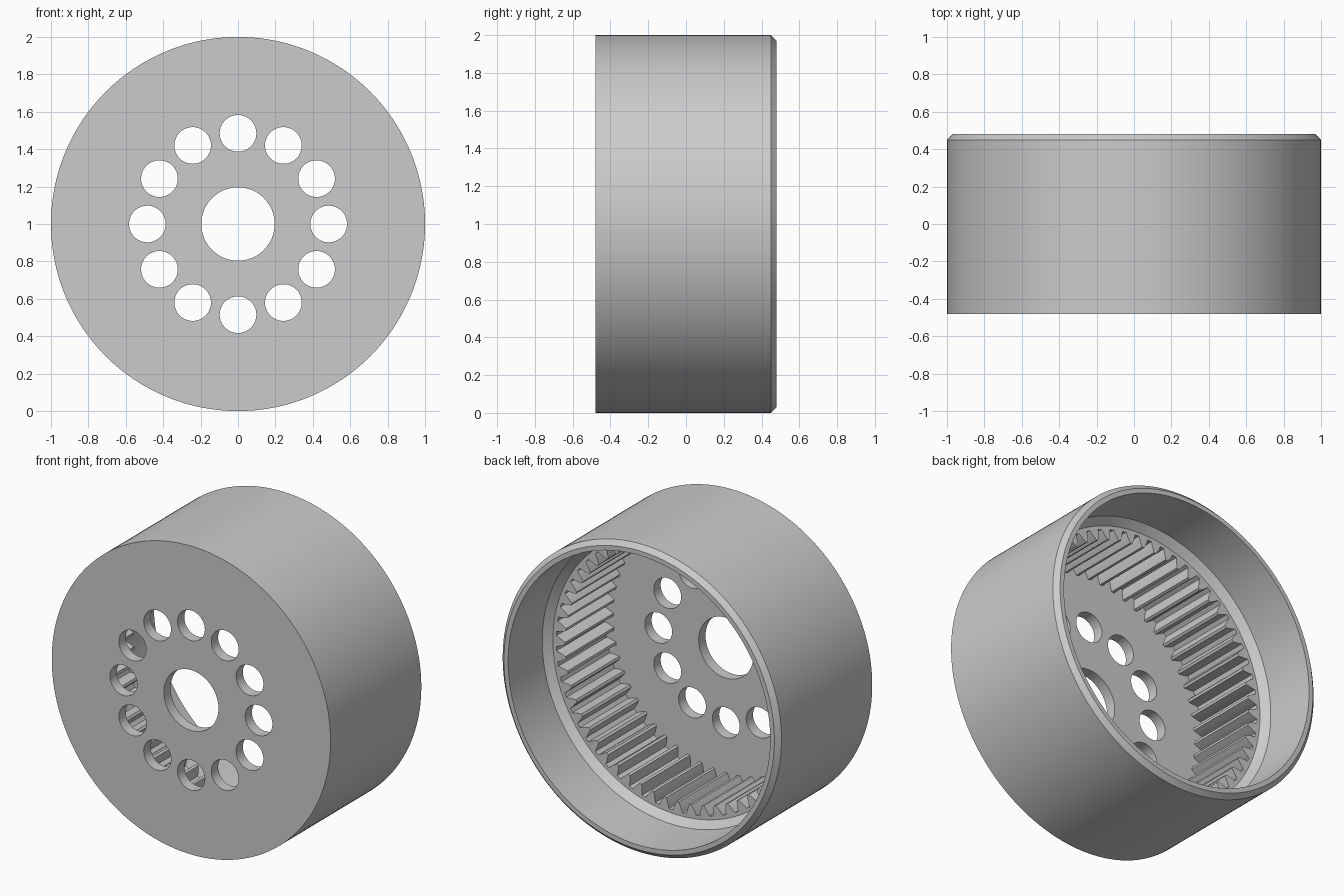
import bpy, bmesh
from math import sin, cos, pi, radians

cube = bpy.data.objects.get("Cube")
if cube:
    bpy.data.objects.remove(cube, do_unlink=True)

TEETH = 56
SEGMENTS = TEETH * 3
ROOT, TIP = 0.872, 0.808
FRONT, PLATE, SHOULDER, BACK = -0.48, -0.41, 0.085, 0.48

steel = bpy.data.materials.new("grey steel")
steel.use_nodes = True
steel.diffuse_color = (0.6, 0.6, 0.6, 1)
steel.node_tree.nodes["Principled BSDF"].inputs["Base Color"].default_value = (0.6, 0.6, 0.6, 1)


def polar(r, angle, y):
    """Point around the wheel axis, which runs along y at z = 1."""
    return (r * sin(angle), y, 1 + r * cos(angle))


def make_object(name, bm):
    bmesh.ops.recalc_face_normals(bm, faces=bm.faces)
    mesh = bpy.data.meshes.new(name)
    bm.to_mesh(mesh)
    bm.free()
    mesh.materials.append(steel)
    obj = bpy.data.objects.new(name, mesh)
    bpy.context.collection.objects.link(obj)
    return obj


def add_prism(bm, outline, y0, y1):
    """Extrude an (x, z) outline along y with closed ends."""
    a = [bm.verts.new((x, y0, z)) for x, z in outline]
    b = [bm.verts.new((x, y1, z)) for x, z in outline]
    bm.faces.new(a)
    bm.faces.new(b[::-1])
    for i in range(len(a)):
        j = (i + 1) % len(a)
        bm.faces.new((a[i], b[i], b[j], a[j]))


def select_only(obj):
    bpy.ops.object.select_all(action='DESELECT')
    obj.select_set(True)
    bpy.context.view_layer.objects.active = obj


# Housing: closed profile of (radius, y) turned around the axis
profile = [(0.196, FRONT), (1, FRONT), (1, BACK - 0.03), (0.97, BACK),
           (0.94, BACK), (0.94, SHOULDER + 0.045), (0.895, SHOULDER),
           (ROOT, SHOULDER), (ROOT, PLATE), (0.196, PLATE)]
bm = bmesh.new()
rings = [[bm.verts.new(polar(r, 2 * pi * s / SEGMENTS, y)) for r, y in profile]
         for s in range(SEGMENTS)]
for s in range(SEGMENTS):
    a, b = rings[s], rings[(s + 1) % SEGMENTS]
    for i in range(len(profile)):
        j = (i + 1) % len(profile)
        bm.faces.new((a[i], a[j], b[j], b[i]))
housing = make_object("housing", bm)

# Twelve round holes through the front plate
bm = bmesh.new()
for k in range(12):
    cx, _, cz = polar(0.485, k * pi / 6, 0)
    circle = [(cx + 0.098 * sin(2 * pi * i / 48), cz + 0.098 * cos(2 * pi * i / 48))
              for i in range(48)]
    add_prism(bm, circle, FRONT - 0.1, PLATE + 0.1)
cutter = make_object("hole_cutter", bm)
cutter.hide_render = True

select_only(housing)
cut = housing.modifiers.new("holes", 'BOOLEAN')
cut.operation = 'DIFFERENCE'
cut.solver = 'EXACT'
cut.object = cutter
bpy.ops.object.modifier_apply(modifier=cut.name)
bpy.data.objects.remove(cutter, do_unlink=True)
bpy.ops.object.shade_smooth_by_angle(angle=radians(25))

# Inward-pointing gear teeth with curved flanks and narrow flat tips
pitch = 2 * pi / TEETH
half_flank = [(ROOT + 0.002, 0.36), (0.85, 0.29), (0.828, 0.19), (TIP, 0.09)]
flanks = half_flank + [(r, -w) for r, w in reversed(half_flank)]
bm = bmesh.new()
for t in range(TEETH):
    points = [polar(r, (t + w) * pitch, 0) for r, w in flanks]
    add_prism(bm, [(x, z) for x, _, z in points], PLATE - 0.002, SHOULDER)
teeth = make_object("gear_teeth", bm)
select_only(teeth)
bpy.ops.object.shade_smooth_by_angle(angle=radians(25))
